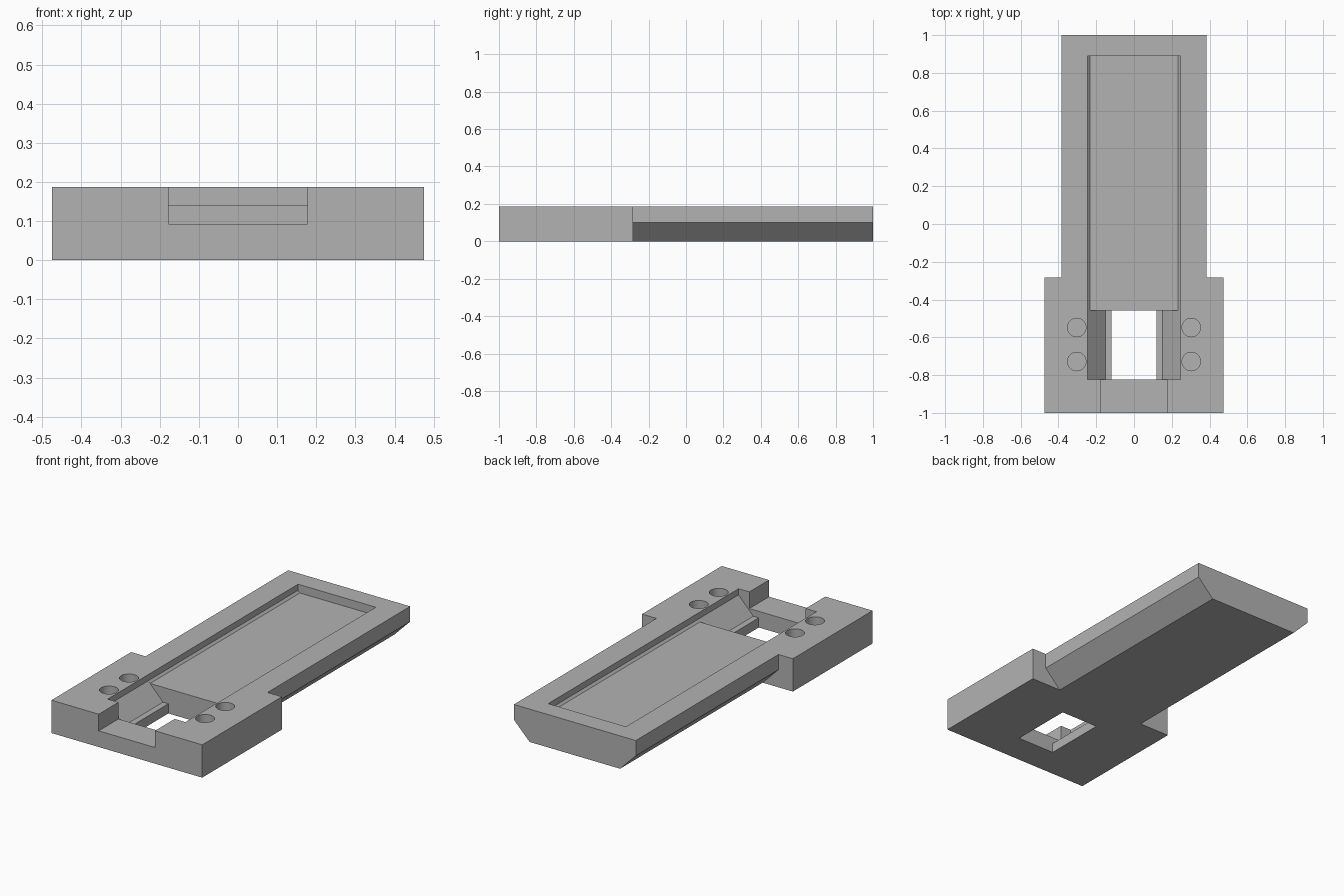
import bpy, bmesh, math

cube = bpy.data.objects.get("Cube")
if cube:
    bpy.data.objects.remove(cube, do_unlink=True)

TOP = 0.187          # upper face of the tray
OVER = 0.3           # cutters reach above the top
FLOOR = 0.14         # tray floor
LEDGE = 0.055        # ledge beside the window
SEAT, END = -0.823, -0.458   # front and back of the window

grey = bpy.data.materials.new("plain grey")
grey.use_nodes = True
colour = (0.45, 0.45, 0.45, 1)
grey.diffuse_color = colour
grey.node_tree.nodes["Principled BSDF"].inputs["Base Color"].default_value = colour


def finish(name, bm):
    bmesh.ops.recalc_face_normals(bm, faces=bm.faces)
    mesh = bpy.data.meshes.new(name)
    bm.to_mesh(mesh)
    bm.free()
    mesh.materials.append(grey)
    obj = bpy.data.objects.new(name, mesh)
    bpy.context.collection.objects.link(obj)
    return obj


def prism(name, half, y0, y1):
    """Extrude a cross-section, given as its +x half and mirrored, along y."""
    outline = half + [(-x, z) for x, z in reversed(half)]
    bm = bmesh.new()
    face = bm.faces.new([bm.verts.new((x, y0, z)) for x, z in outline])
    new = bmesh.ops.extrude_face_region(bm, geom=[face])["geom"]
    verts = [v for v in new if isinstance(v, bmesh.types.BMVert)]
    bmesh.ops.translate(bm, verts=verts, vec=(0, y1 - y0, 0))
    return finish(name, bm)


def boolean(target, tool, operation):
    mod = target.modifiers.new(tool.name, 'BOOLEAN')
    mod.operation, mod.solver, mod.object = operation, 'EXACT', tool
    bpy.context.view_layer.objects.active = target
    bpy.ops.object.modifier_apply(modifier=mod.name)
    bpy.data.objects.remove(tool, do_unlink=True)


# Wide front block joined to the long body with chamfered underside
tray = prism("tray_body", [(0.475, 0), (0.475, TOP)], -1, -0.283)
body = prism("long_body", [(0.285, 0), (0.384, 0.1), (0.384, TOP)], -0.4, 1)
boolean(tray, body, 'UNION')

# Long shallow pocket with a small bevel at the foot of its sides
boolean(tray, prism("pocket_cutter", [(0.233, FLOOR), (0.245, 0.152), (0.245, OVER)],
                    SEAT, 0.89), 'DIFFERENCE')

# Sloped well with ledges and a window through the bottom
boolean(tray, prism("well_cutter", [(0.118, -0.1), (0.118, LEDGE), (0.152, LEDGE),
                                    (0.245, 0.152), (0.245, OVER)],
                    SEAT, END), 'DIFFERENCE')

# Cable notch through the front edge
boolean(tray, prism("notch_cutter", [(0.177, 0.092), (0.177, OVER)],
                    -1.1, SEAT + 0.001), 'DIFFERENCE')

# Four round blind sockets
for x in (-0.303, 0.303):
    for y in (-0.728, -0.548):
        bm = bmesh.new()
        bmesh.ops.create_cone(bm, cap_ends=True, segments=40, radius1=0.049,
                              radius2=0.049, depth=0.2)
        bmesh.ops.translate(bm, verts=bm.verts, vec=(x, y, 0.192))
        boolean(tray, finish("socket_cutter", bm), 'DIFFERENCE')

bpy.ops.object.select_all(action='DESELECT')
tray.select_set(True)
bpy.context.view_layer.objects.active = tray
bpy.ops.object.shade_smooth_by_angle(angle=math.radians(30))
